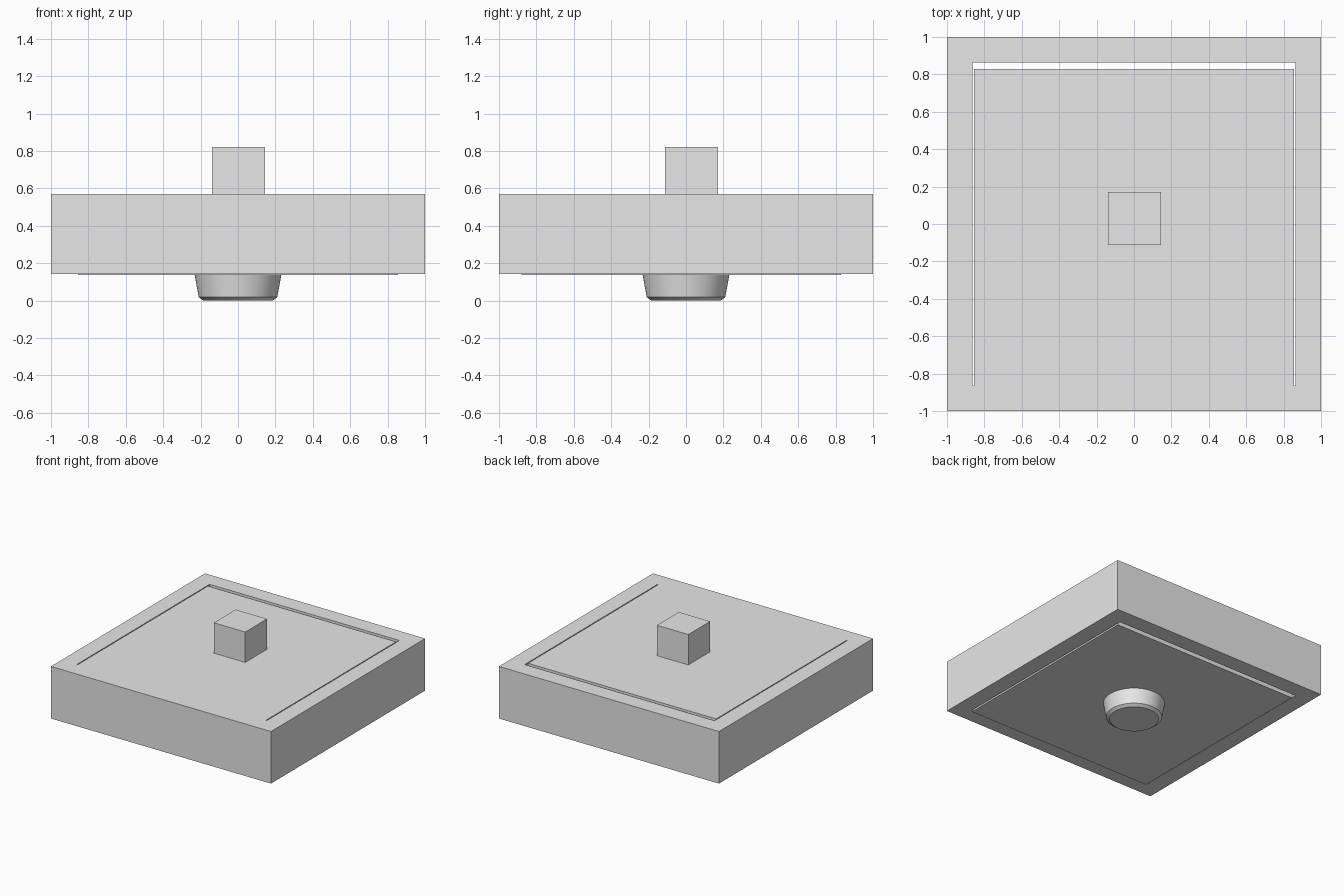
import bpy, bmesh, math

if "Cube" in bpy.data.objects:
    bpy.data.objects.remove(bpy.data.objects["Cube"])

grey = bpy.data.materials.new("light grey")
grey.diffuse_color = (0.8, 0.8, 0.8, 1)
grey.use_nodes = True
grey.node_tree.nodes["Principled BSDF"].inputs["Base Color"].default_value = grey.diffuse_color


def finish(name, bm):
    bmesh.ops.recalc_face_normals(bm, faces=bm.faces)
    me = bpy.data.meshes.new(name)
    bm.to_mesh(me)
    bm.free()
    me.materials.append(grey)
    ob = bpy.data.objects.new(name, me)
    bpy.context.collection.objects.link(ob)
    return ob


def lathe_loops(bm, loops, closed=False):
    """Bridge successive (radius, z, sides, start angle) rings with quads."""
    rings = []
    for r, z, n, a0 in loops:
        rings.append([bm.verts.new((r * math.cos(a0 + 2 * math.pi * i / n),
                                    r * math.sin(a0 + 2 * math.pi * i / n), z))
                      for i in range(n)])
    pairs = list(zip(rings, rings[1:]))
    if closed:
        pairs.append((rings[-1], rings[0]))
    else:
        bm.faces.new(rings[0])
        bm.faces.new(rings[-1])
    for a, b in pairs:
        n = len(a)
        for i in range(n):
            j = (i + 1) % n
            bm.faces.new((a[i], a[j], b[j], b[i]))


def box(name, x0, x1, y0, y1, z0, z1):
    bm = bmesh.new()
    bmesh.ops.create_cube(bm, size=1)
    for v in bm.verts:
        v.co = ((x0 + x1) / 2 + v.co.x * (x1 - x0),
                (y0 + y1) / 2 + v.co.y * (y1 - y0),
                (z0 + z1) / 2 + v.co.z * (z1 - z0))
    return finish(name, bm)


# Square frame with a square opening right through it
bm = bmesh.new()
d = math.sqrt(2)
lathe_loops(bm, [(r * d, z, 4, math.pi / 4) for r, z in
                 ((1.0, 0.142), (1.0, 0.57), (0.863, 0.57), (0.863, 0.142))], closed=True)
finish("frame", bm)

# Inner panel, shifted forward so a slit stays open at the back
box("panel", -0.855, 0.855, -0.88, 0.83, 0.136, 0.57)

# Small block on top
box("top_block", -0.14, 0.145, -0.113, 0.17, 0.535, 0.82)

# Tapered round foot with a chamfered lower edge
bm = bmesh.new()
lathe_loops(bm, [(r, z, 64, 0) for r, z in
                 ((0.185, 0.0), (0.21, 0.018), (0.234, 0.15))])
foot = finish("foot", bm)
bpy.context.view_layer.objects.active = foot
foot.select_set(True)
bpy.ops.object.shade_smooth_by_angle(angle=math.radians(30))
